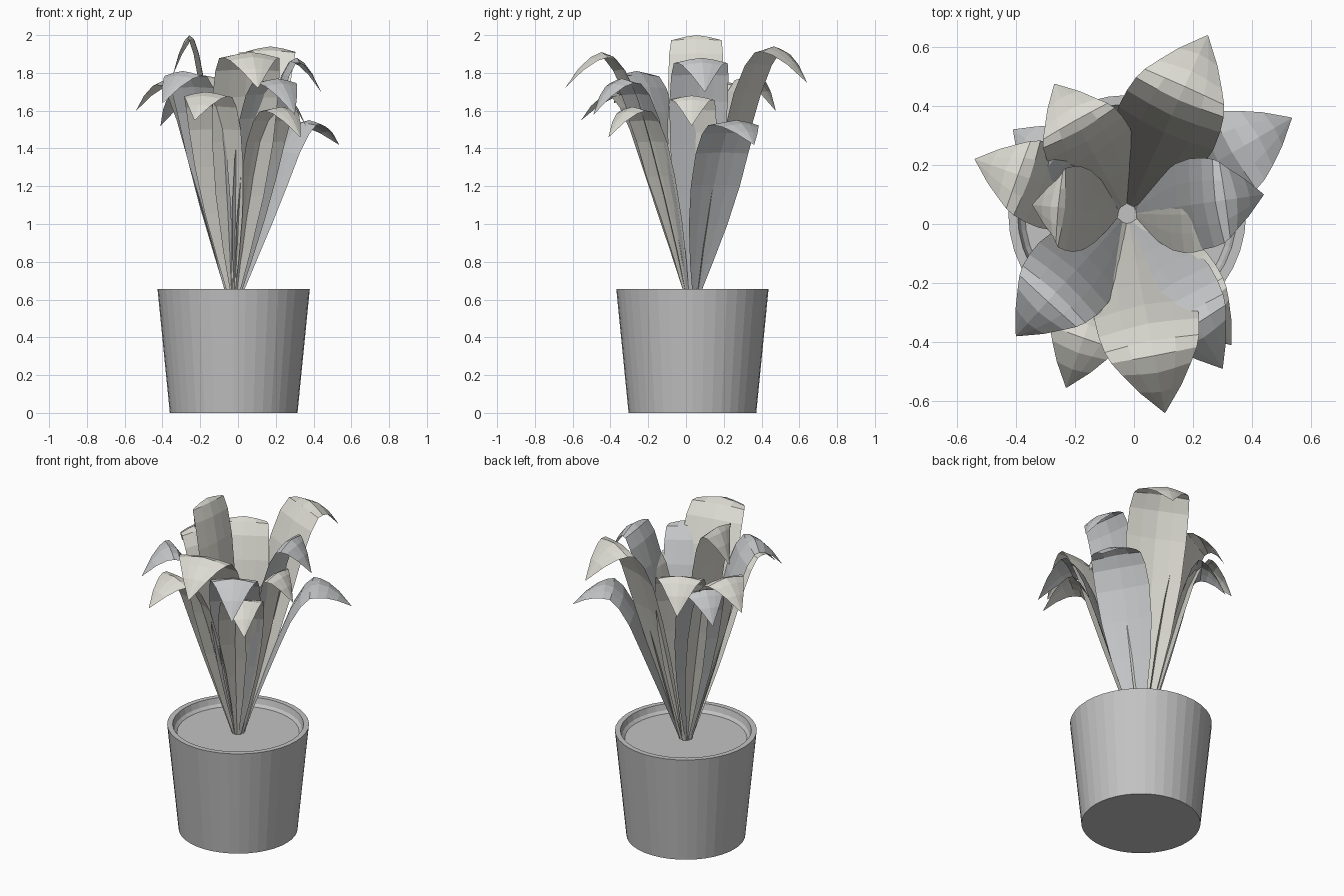
import bpy, bmesh, math
from mathutils import Vector

if "Cube" in bpy.data.objects:
    bpy.data.objects.remove(bpy.data.objects["Cube"])


def material(name, col):
    m = bpy.data.materials.new(name)
    m.diffuse_color = (*col, 1)
    m.use_nodes = True
    m.node_tree.nodes["Principled BSDF"].inputs["Base Color"].default_value = m.diffuse_color
    return m


POT = material("pot grey", (0.54, 0.54, 0.54))
WARM = material("leaf warm grey", (0.72, 0.71, 0.65))
COOL = material("leaf cool grey", (0.57, 0.58, 0.59))
CX, CY = -0.023, 0.034


def finish(name, bm, mat):
    me = bpy.data.meshes.new(name)
    bm.to_mesh(me)
    bm.free()
    me.materials.append(mat)
    ob = bpy.data.objects.new(name, me)
    bpy.context.collection.objects.link(ob)
    return ob


# Pot: turned profile closed by the bottom and the soil disc
def turned(name, profile, mat, sides=40):
    bm = bmesh.new()
    rings = []
    for r, z in profile:
        rings.append([bm.verts.new((CX + r * math.cos(2 * math.pi * i / sides),
                                    CY + r * math.sin(2 * math.pi * i / sides), z))
                      for i in range(sides)])
    for a, b in zip(rings, rings[1:]):
        for i in range(sides):
            j = (i + 1) % sides
            bm.faces.new((a[i], a[j], b[j], b[i]))
    bm.faces.new(rings[0][::-1])
    bm.faces.new(rings[-1])
    return finish(name, bm, mat)


turned("pot", [(0.338, 0), (0.403, 0.655), (0.372, 0.655), (0.362, 0.62), (0.347, 0.605)], POT)

# Leaf stations: reach fraction, height fraction, width fraction
RISE = [(0, 0, .10), (.09, .2, .44), (.2, .42, .76), (.32, .64, .97),
        (.43, .82, 1.04), (.53, .93, 1.02), (.62, .985, .96), (.70, 1, .87)]
DROOP = [(.79, .14, .70), (.89, .46, .43), (1, 1, .01)]
Z0 = 0.60


def leaf(name, tip, peak, width, mat):
    base = Vector((CX, CY, 0))
    d = Vector((tip[0], tip[1], 0)) - base
    out = d.normalized()
    base += out * 0.03
    reach = d.length - 0.03
    side = Vector((-out.y, out.x, 0))
    pts = [(r * reach, Z0 + h * (peak - Z0), w) for r, h, w in RISE]
    pts += [(r * reach, peak - f * (peak - tip[2]), w) for r, f, w in DROOP]
    bm = bmesh.new()
    rows = []
    for i, (r, z, w) in enumerate(pts):
        p, q = pts[max(i - 1, 0)], pts[min(i + 1, len(pts) - 1)]
        t = (out * (q[0] - p[0]) + Vector((0, 0, q[1] - p[1]))).normalized()
        n = t.cross(side)
        if n.dot(Vector((0, 0, 1)) - out * 0.2) < 0:
            n = -n
        # Nearly flat stem, raised midrib towards the tip
        arch = 0.05 if i < 7 else 0.10
        row = []
        for s in (-1, -.5, 0, .5, 1):
            v = base + out * r + Vector((0, 0, z)) + side * (s * w * width / 2) - n * (arch * w * width * abs(s) ** 1.4)
            row.append(bm.verts.new(v))
        rows.append(row)
    for a, b in zip(rows, rows[1:]):
        for k in range(4):
            bm.faces.new((a[k], b[k], b[k + 1], a[k + 1]))
    finish(name, bm, mat)


# Leaves: tip position, peak height, width, colour
LEAVES = [
    ((.25, .64, 1.75), 1.94, .34, WARM),
    ((.535, .36, 1.42), 1.55, .31, COOL),
    ((.44, .10, 1.70), 1.88, .30, COOL),
    ((-.345, .065, 1.79), 2.00, .28, WARM),
    ((-.54, .22, 1.60), 1.76, .28, WARM),
    ((-.40, -.38, 1.64), 1.81, .30, COOL),
    ((.105, -.64, 1.72), 1.91, .34, WARM),
    ((-.23, -.555, 1.55), 1.70, .28, WARM),
    ((.30, -.49, 1.58), 1.77, .28, COOL),
    ((.33, -.41, 1.46), 1.62, .25, WARM),
    ((-.27, .475, 1.60), 1.79, .29, WARM),
    ((-.41, .32, 1.52), 1.69, .27, COOL),
    ((.36, .03, 1.52), 1.68, .25, WARM),
]
for i, (tip, peak, width, mat) in enumerate(LEAVES):
    leaf(f"leaf_{i + 1:02d}", tip, peak, width, mat)
